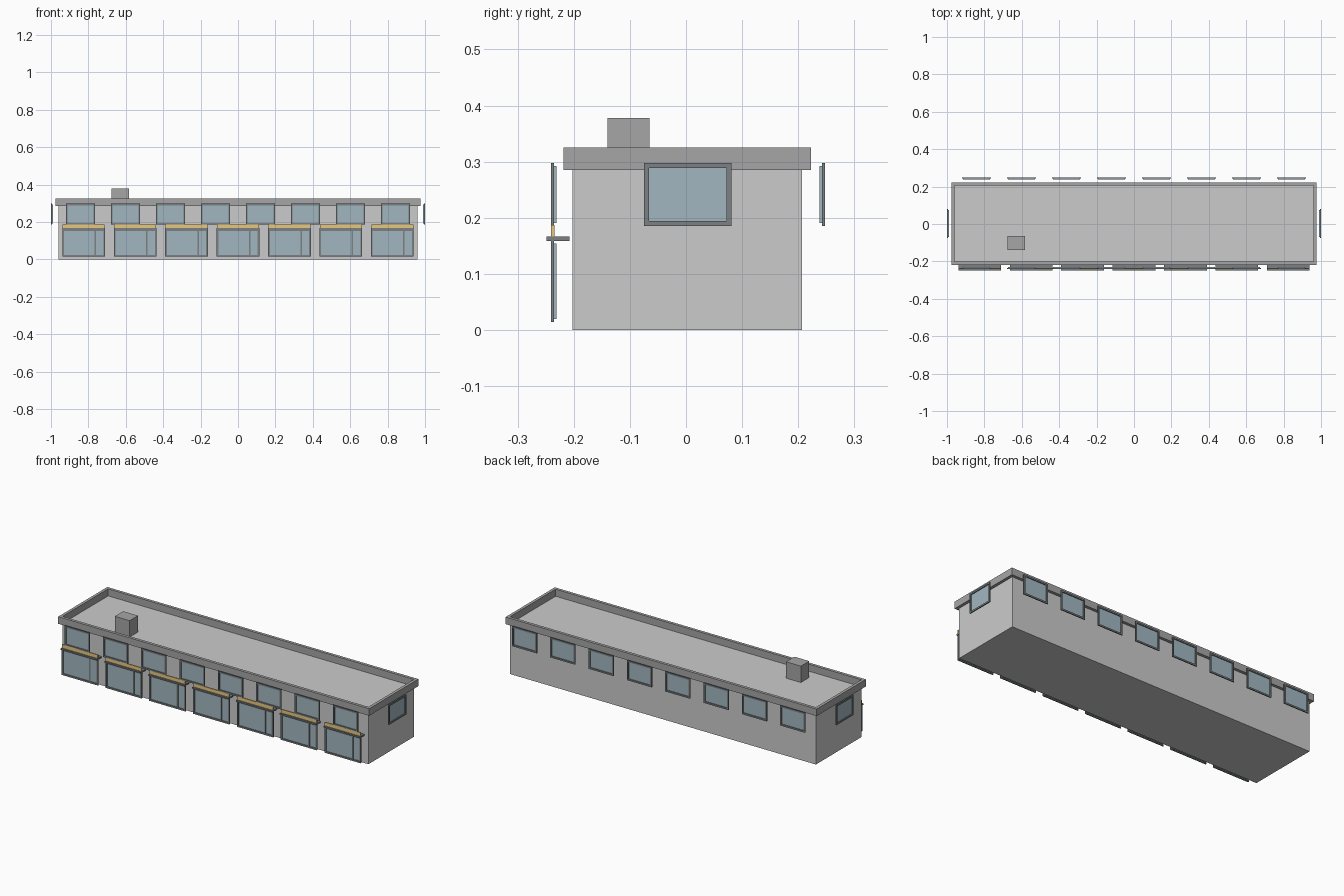
import bpy, bmesh
from math import pi
from mathutils import Matrix, Vector

if "Cube" in bpy.data.objects:
    bpy.data.objects.remove(bpy.data.objects["Cube"])


def material(name, rgb):
    m = bpy.data.materials.new(name)
    m.diffuse_color = (*rgb, 1)
    m.use_nodes = True
    m.node_tree.nodes["Principled BSDF"].inputs["Base Color"].default_value = m.diffuse_color
    return m


WALL = material("wall_grey", (0.66, 0.66, 0.67))
TRIM = material("trim_grey", (0.38, 0.38, 0.39))
FRAME = material("frame_grey", (0.2, 0.22, 0.23))
GLASS = material("glass_blue", (0.36, 0.47, 0.53))
YELLOW = material("sign_yellow", (0.8, 0.58, 0.2))


def add_box(bm, x, y, z):
    """Box from (min, max) pairs."""
    mid = Vector([(a + b) / 2 for a, b in (x, y, z)])
    size = Vector([b - a for a, b in (x, y, z)])
    bmesh.ops.create_cube(bm, size=1, matrix=Matrix.LocRotScale(mid, None, size))


def add_ring(bm, x, z, depth, t):
    """Rectangular ring in the XZ plane, border t, extruded along y."""
    loops = []
    for y in depth:
        for i in (0, t):
            loops.append([bm.verts.new((a, y, b)) for a, b in (
                (x[0] + i, z[0] + i), (x[1] - i, z[0] + i),
                (x[1] - i, z[1] - i), (x[0] + i, z[1] - i))])
    fo, fi, bo, bi = loops
    for p, q in ((fo, fi), (fi, bi), (bi, bo), (bo, fo)):
        for k in range(4):
            n = (k + 1) % 4
            bm.faces.new((p[k], p[n], q[n], q[k]))
    bmesh.ops.recalc_face_normals(bm, faces=bm.faces)


def mesh_from(bm, name, mat):
    me = bpy.data.meshes.new(name)
    bm.to_mesh(me)
    bm.free()
    me.materials.append(mat)
    return me


def place(name, me, loc=(0, 0, 0), turn=0):
    ob = bpy.data.objects.new(name, me)
    ob.location = loc
    ob.rotation_euler.z = turn
    bpy.context.collection.objects.link(ob)
    return ob


def box_mesh(name, mat, x, y, z):
    bm = bmesh.new()
    add_box(bm, x, y, z)
    return mesh_from(bm, name, mat)


def window_meshes(name, w, z, mullion=None):
    """Frame ring with a glass pane behind it; outer face at local y = 0."""
    bm = bmesh.new()
    h = w / 2
    add_ring(bm, (-h, h), z, (0, 0.006), 0.009)
    if mullion is not None:
        add_box(bm, (mullion - 0.004, mullion + 0.004), (0.001, 0.006),
                (z[0] + 0.008, z[1] - 0.008))
    frame = mesh_from(bm, name + "_frame", FRAME)
    glass = box_mesh(name + "_glass", GLASS, (-h + 0.006, h - 0.006),
                     (0.005, 0.010), (z[0] + 0.006, z[1] - 0.006))
    return frame, glass


def place_window(name, meshes, loc, turn=0):
    for part, me in zip(("frame", "glass"), meshes):
        place(f"{name}_{part}", me, loc, turn)


# Main block, with the flat roof as its top
place("building_body", box_mesh("body", WALL, (-0.96, 0.96), (-0.202, 0.207), (0, 0.285)))

# Parapet round the roof edge (ring laid flat)
bm = bmesh.new()
add_ring(bm, (-0.976, 0.976), (-0.218, 0.223), (-0.285, -0.325), 0.0165)
bmesh.ops.transform(bm, verts=bm.verts, matrix=Matrix(
    ((1, 0, 0, 0), (0, 0, 1, 0), (0, -1, 0, 0), (0, 0, 0, 1))))
place("roof_parapet", mesh_from(bm, "parapet", TRIM))

# Rooftop vent
place("roof_vent", box_mesh("vent", TRIM, (-0.675, -0.582), (-0.14, -0.065), (0.284, 0.378)))

# Upper windows, front, back and both ends
upper = window_meshes("upper_window", 0.156, (0.185, 0.298))
for i in range(8):
    x = -0.842 + i * 0.2405
    place_window(f"front_window_{i}", upper, (x, -0.241, 0))
    place_window(f"back_window_{i}", upper, (x, 0.248, 0), pi)
place_window("right_window", upper, (1, 0.003, 0), pi / 2)
place_window("left_window", upper, (-1, 0.003, 0), -pi / 2)

# Shop fronts with a ledge and a yellow sign board
shop = window_meshes("shop_window", 0.228, (0.014, 0.160), 0.062)
ledge = box_mesh("ledge", FRAME, (-0.114, 0.114), (-0.249, -0.208), (0.159, 0.167))
sign = box_mesh("sign_board", YELLOW, (-0.112, 0.112), (-0.241, -0.234), (0.167, 0.187))
for i in range(7):
    x = -0.825 + i * 0.275
    place_window(f"shop_window_{i}", shop, (x, -0.241, 0))
    place(f"shop_ledge_{i}", ledge, (x, 0, 0))
    place(f"shop_sign_{i}", sign, (x, 0, 0))
